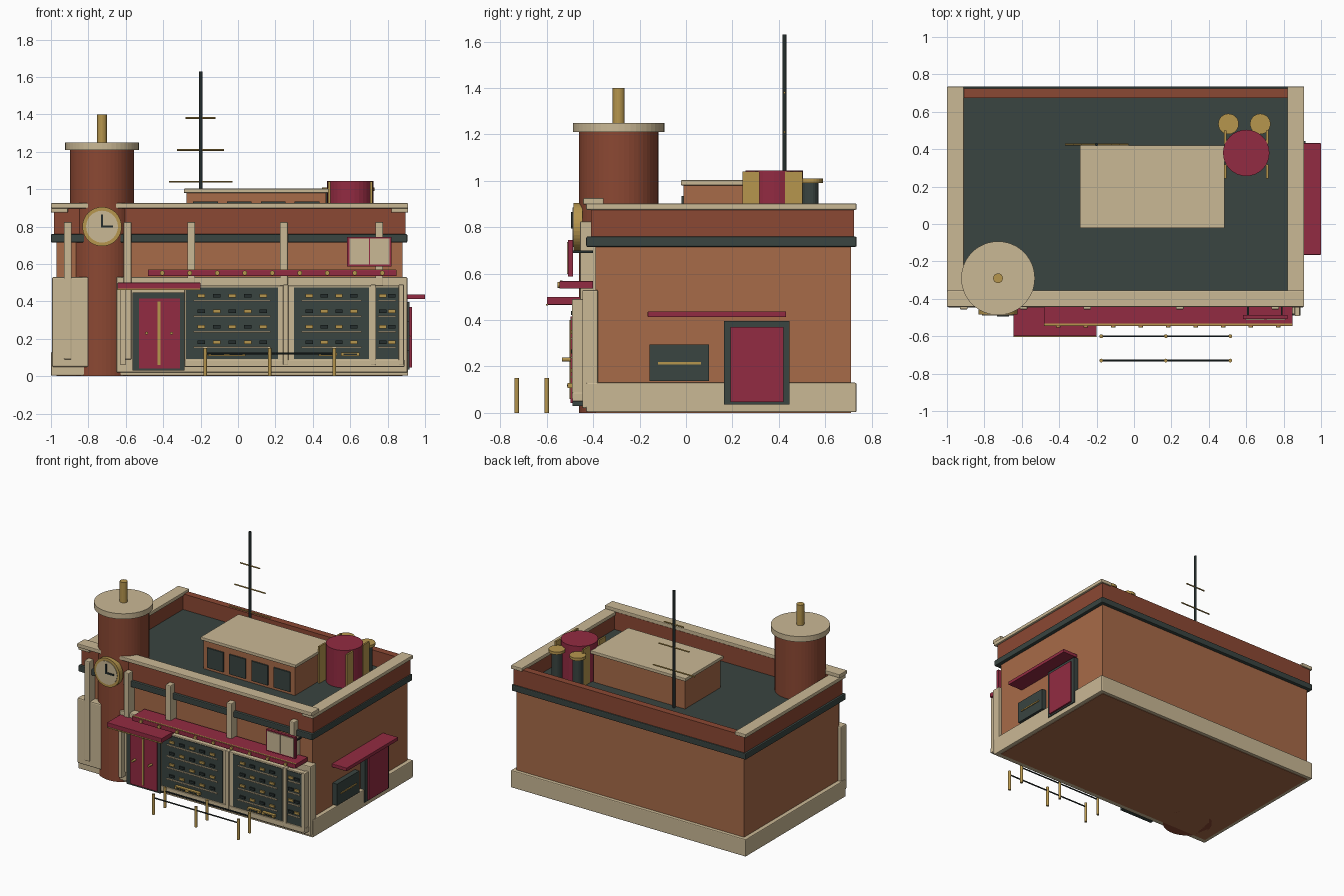
import bpy, bmesh
from math import pi
from mathutils import Matrix, Vector

cube = bpy.data.objects.get("Cube")
if cube:
    bpy.data.objects.remove(cube, do_unlink=True)


def material(name, r, g, b):
    m = bpy.data.materials.new(name)
    m.use_nodes = True
    m.diffuse_color = (r, g, b, 1)
    m.node_tree.nodes["Principled BSDF"].inputs["Base Color"].default_value = (r, g, b, 1)
    return m


TAN = material("sandstone", .59, .48, .30)
BRICK = material("light_brick", .39, .145, .065)
DARK_BRICK = material("dark_brick", .26, .065, .033)
SLATE = material("slate", .041, .058, .052)
RED = material("crimson", .29, .024, .054)
GOLD = material("brass", .47, .305, .076)
IRON = material("dark_iron", .018, .027, .026)


def finish(name, bm, mat, bevel=0):
    mesh = bpy.data.meshes.new(name)
    bm.to_mesh(mesh)
    bm.free()
    mesh.materials.append(mat)
    ob = bpy.data.objects.new(name, mesh)
    bpy.context.collection.objects.link(ob)
    if bevel:
        mod = ob.modifiers.new("soft_edge", 'BEVEL')
        mod.width, mod.segments = bevel, 2
    return ob


def box(name, mat, x, y, z, bevel=0):
    """Box from (min, max) ranges on each axis."""
    bm = bmesh.new()
    bmesh.ops.create_cube(bm, size=1)
    for v in bm.verts:
        v.co = Vector([(a + b) / 2 + c * (b - a) for c, (a, b) in zip(v.co, (x, y, z))])
    return finish(name, bm, mat, bevel)


def rod(name, mat, center, radius, length, axis='Z', sides=12):
    bm = bmesh.new()
    turn = {'X': Matrix.Rotation(pi / 2, 4, 'Y'), 'Y': Matrix.Rotation(pi / 2, 4, 'X'),
            'Z': Matrix.Identity(4)}[axis]
    bmesh.ops.create_cone(bm, cap_ends=True, segments=sides, radius1=radius, radius2=radius,
                          depth=length, matrix=Matrix.Translation(center) @ turn)
    return finish(name, bm, mat)


def upright(name, mat, x, y, z0, z1, radius, sides=12):
    return rod(name, mat, (x, y, (z0 + z1) / 2), radius, z1 - z0, 'Z', sides)


# Main block
box("brick_body", BRICK, (-.97, .88), (-.39, .71), (0, .73))
box("base_plinth", TAN, (-1, .91), (-.43, .735), (.003, .13), .006)
box("trim_band", SLATE, (-1, .905), (-.43, .735), (.715, .76), .006)
box("roof_deck", SLATE, (-.95, .86), (-.38, .7), (.75, .77))

# Parapet walls and caps
box("parapet_front", DARK_BRICK, (-.985, .895), (-.41, -.355), (.75, .9))
box("parapet_back", DARK_BRICK, (-.985, .895), (.675, .725), (.75, .885))
box("parapet_left", DARK_BRICK, (.83, .895), (-.4, .72), (.75, .88))
box("parapet_right", DARK_BRICK, (-.985, -.92), (-.4, .72), (.75, .88))
box("cap_front", TAN, (-1, .91), (-.443, -.355), (.898, .926), .005)
box("cap_left", TAN, (.82, .91), (-.43, .735), (.875, .902), .005)
box("cap_right", TAN, (-1, -.91), (-.43, .735), (.875, .902), .005)

# Round corner tower
TX, TY = -.727, -.29
upright("tower", DARK_BRICK, TX, TY, 0, 1.22, .171, 48)
upright("tower_cap", TAN, TX, TY, 1.21, 1.25, .197, 48)
upright("tower_finial", GOLD, TX, TY, 1.25, 1.4, .026, 20)

# Clock
rod("clock_rim", GOLD, (TX, -.465, .8), .105, .04, 'Y', 40)
rod("clock_face", TAN, (TX, -.484, .8), .085, .01, 'Y', 40)
box("minute_hand", IRON, (TX - .006, TX + .006), (-.495, -.486), (.795, .865))
box("hour_hand", IRON, (TX - .006, TX + .06), (-.495, -.486), (.794, .806))

# Roof house with front windows
box("roof_house", BRICK, (-.275, .47), (-.01, .405), (.765, .985))
box("roof_house_cap", TAN, (-.29, .485), (-.022, .42), (.98, 1.003), .004)
for i in range(4):
    cx = -.174 + i * .181
    box("roof_window", SLATE, (cx - .066, cx + .066), (-.02, -.005), (.79, .935))

# Aerial mast
upright("mast", IRON, -.2, .425, .765, 1.63, .009)
for z, half in ((1.04, .17), (1.21, .125), (1.38, .08)):
    rod("mast_crossbar", GOLD, (-.2, .425, z), .005, half * 2, 'X', 8)

# Roof tank with side straps and two vents
upright("roof_tank", RED, .6, .38, .765, 1.045, .124, 32)
for sx in (-1, 1):
    for sy in (-1, 1):
        x, y = .6 + sx * .112, .372 + sy * .092
        box("tank_strap", GOLD, (x - .006, x + .006), (y - .037, y + .037), (.765, 1.04))
for x in (.505, .675):
    upright("vent_pipe", SLATE, x, .535, .765, .99, .037, 20)
    upright("vent_cap", GOLD, x, .535, .99, 1.01, .055, 24)

# Front pilasters and storefront wall
box("corner_panel", TAN, (-.995, -.8), (-.447, -.38), (.05, .53), .008)
box("storefront_wall", TAN, (-.65, .905), (-.447, -.38), (.02, .53), .006)
for x in (-.91, -.59, -.25, .245, .755):
    box("pilaster", TAN, (x - .021, x + .021), (-.457, -.38), (.09, .825), .006)
box("window_surround", TAN, (-.285, .88), (-.482, -.44), (.05, .485), .004)
box("window_sill", TAN, (-.285, .89), (-.49, -.44), (.05, .088), .004)
for x in (-.615, .255, .722, .873):
    box("window_post", TAN, (x - .014, x + .014), (-.492, -.44), (.06, .49), .004)

# Shop windows with stocked shelves
for x0, x1, count in ((-.277, .215, 5), (.3, .7, 4), (.737, .857, 2)):
    box("shop_window", SLATE, (x0, x1), (-.486, -.47), (.092, .475))
    inset = min(.04, (x1 - x0) * .1)
    for row in range(4):
        z = .155 + row * .083
        box("shelf", TAN, (x0 + inset, x1 - inset), (-.495, -.48), (z - .004, z + .004))
        for i in range(count):
            cx = x0 + inset + (x1 - x0 - 2 * inset) * (i + .5) / count
            mat = GOLD if (i + row) % 2 else IRON
            box("stock_item", mat, (cx - .02, cx + .02), (-.495, -.48), (z + .018, z + .036))

# Display trays under the windows
for x in (-.11, -.01, .48, .6):
    box("display_tray", GOLD, (x - .05, x + .05), (-.51, -.48), (.108, .128))
    box("tray_lining", IRON, (x - .035, x + .035), (-.513, -.49), (.114, .122))

# Front double door
box("door_frame", SLATE, (-.563, -.287), (-.49, -.44), (.03, .447))
box("front_door", RED, (-.53, -.31), (-.498, -.45), (.042, .415))
box("door_split", GOLD, (-.43, -.415), (-.503, -.49), (.06, .4))
for x in (-.488, -.355):
    rod("door_knob", GOLD, (x, -.515, .23), .008, .04, 'Y')

# Canopies
box("door_canopy", RED, (-.645, -.2), (-.6, -.44), (.466, .5), .003)
box("door_canopy_edge", GOLD, (-.645, -.2), (-.603, -.594), (.462, .47))
box("shop_canopy", RED, (-.482, .848), (-.545, -.4), (.536, .568), .003)
box("shop_canopy_edge", GOLD, (-.48, .846), (-.542, -.532), (.564, .571))
for i in range(9):
    rod("canopy_lamp", GOLD, (-.405 + i * .147, -.547, .552), .013, .014, 'Y')

# Hanging sign
box("sign_board", RED, (.584, .82), (-.508, -.486), (.587, .745))
for x0 in (.595, .706):
    box("sign_panel", TAN, (x0, x0 + .105), (-.513, -.505), (.598, .736))
for x in (.61, .79):
    box("sign_bracket", IRON, (x - .005, x + .005), (-.49, -.4), (.69, .7))

# Queue rails
for y in (-.6, -.73):
    for x in (-.175, .17, .515):
        upright("rail_post", GOLD, x, y, 0, .15, .01)
    rod("rail_bar", IRON, (.17, y, .122), .005, .69, 'X', 8)

# Side entrance, window and awning
box("side_door_frame", SLATE, (.87, .917), (.163, .445), (.037, .397))
box("side_door", RED, (.88, .93), (.192, .42), (.048, .37))
box("side_window", SLATE, (.87, .917), (-.158, .1), (.137, .295))
box("side_window_bar", GOLD, (.91, .923), (-.12, .065), (.209, .219))
box("side_awning", RED, (.87, 1), (-.165, .432), (.413, .438), .003)
